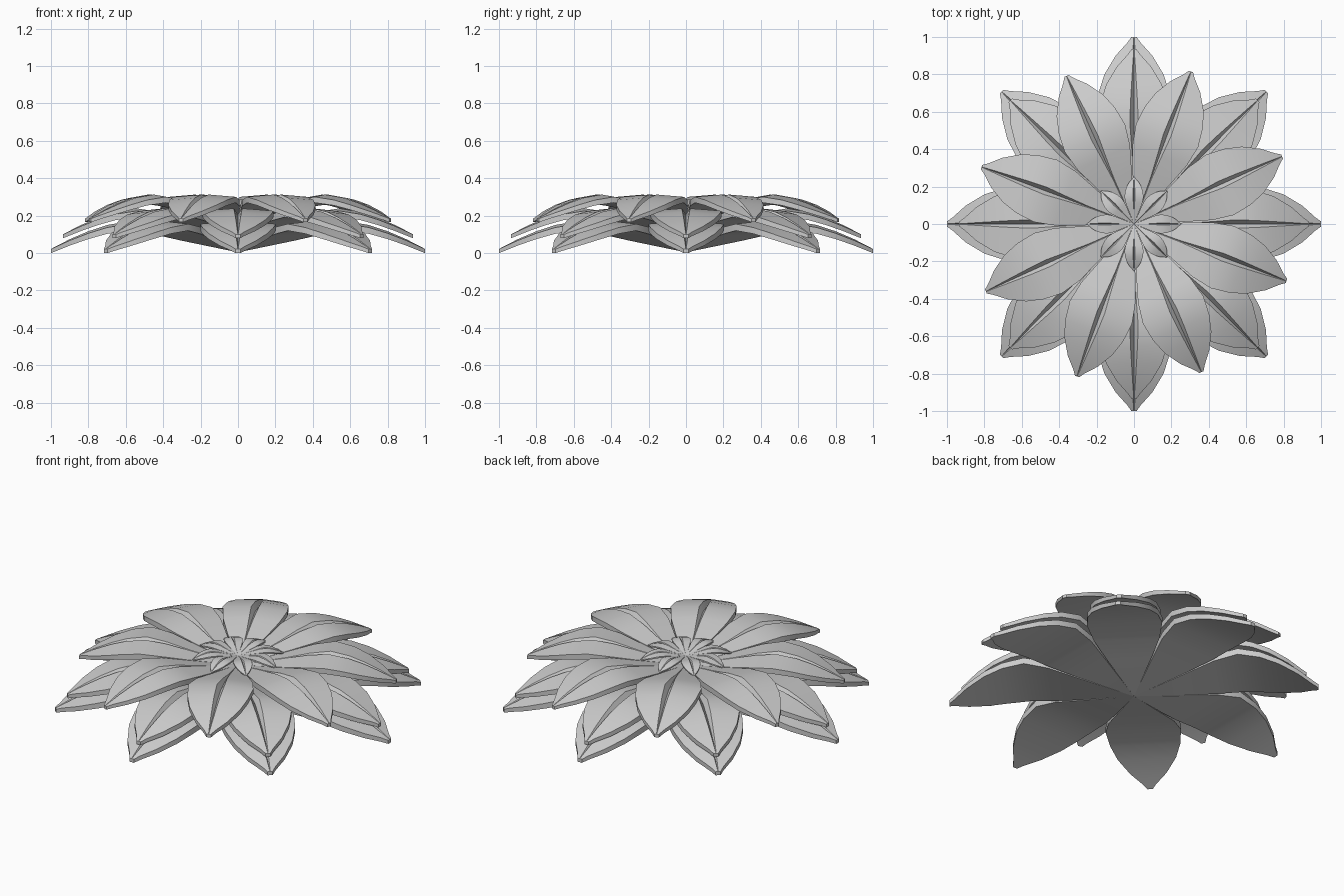
import bpy, bmesh, math

if "Cube" in bpy.data.objects:
    bpy.data.objects.remove(bpy.data.objects["Cube"])

# Petal stations: distance, half width, underside height, thickness, groove half width, groove depth
STATIONS = [
    (0.00, 0.001, 0.004, 0.035, 0.0003, 0.000),
    (0.30, 0.121, 0.066, 0.045, 0.004, 0.004),
    (0.45, 0.178, 0.100, 0.050, 0.014, 0.022),
    (0.58, 0.204, 0.120, 0.050, 0.024, 0.034),
    (0.70, 0.190, 0.103, 0.047, 0.020, 0.032),
    (0.80, 0.158, 0.075, 0.042, 0.014, 0.024),
    (0.90, 0.098, 0.040, 0.034, 0.008, 0.014),
    (0.97, 0.035, 0.012, 0.026, 0.003, 0.006),
    (1.00, 0.014, 0.000, 0.022, 0.001, 0.000),
]


def add_petal(bm, angle, scale, base):
    ca, sa = math.cos(angle), math.sin(angle)
    rings = []
    for r, hw, z, t, g, d in STATIONS:
        drop = hw * 0.07
        section = [(-hw, z), (hw, z), (hw, z + t - drop), (g, z + t),
                   (0, z + t - d), (-g, z + t), (-hw, z + t - drop)]
        rings.append([bm.verts.new(((r * ca - y * sa) * scale,
                                    (r * sa + y * ca) * scale,
                                    base + h * scale)) for y, h in section])
    n = len(rings[0])
    for a, b in zip(rings, rings[1:]):
        for i in range(n):
            j = (i + 1) % n
            bm.faces.new((a[i], a[j], b[j], b[i]))
    bm.faces.new(rings[0])
    bm.faces.new(rings[-1])


def petal_ring(name, scale, base, turn):
    bm = bmesh.new()
    for k in range(8):
        add_petal(bm, math.radians(turn + 45 * k), scale, base)
    bmesh.ops.recalc_face_normals(bm, faces=bm.faces)
    mesh = bpy.data.meshes.new(name)
    bm.to_mesh(mesh)
    bm.free()
    obj = bpy.data.objects.new(name, mesh)
    bpy.context.collection.objects.link(obj)
    bpy.ops.object.select_all(action='DESELECT')
    obj.select_set(True)
    bpy.context.view_layer.objects.active = obj
    bpy.ops.object.shade_smooth_by_angle(angle=math.radians(20))


# Stacked rings of eight petals, from the bottom up
petal_ring("outer_petals", 1.0, 0.0, 0)
petal_ring("second_petals", 0.935, 0.08, 0)
petal_ring("upper_petals", 0.87, 0.165, 24.5)
petal_ring("centre_petals", 0.25, 0.245, 0)
